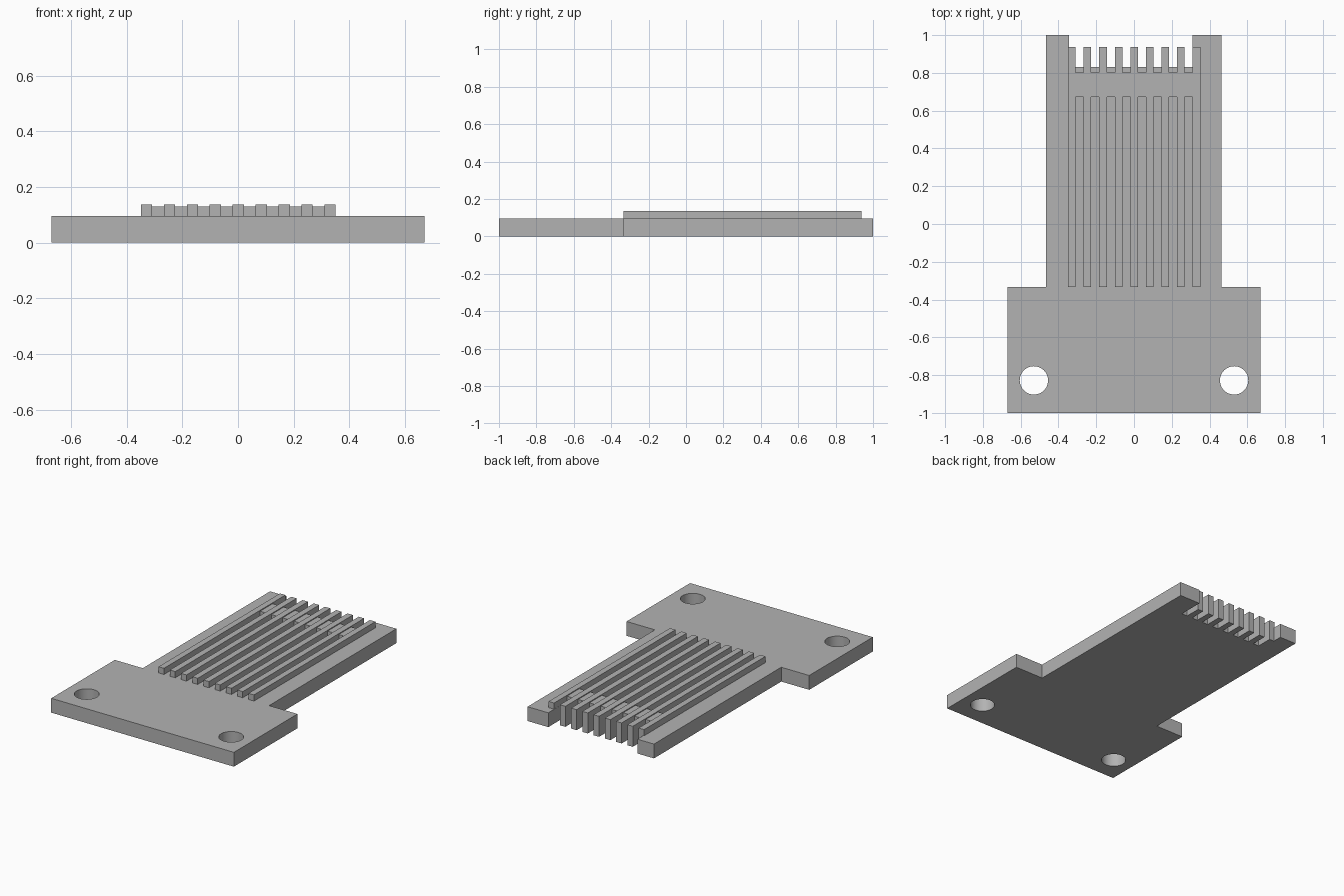
import bpy
import bmesh
from mathutils import Vector

cube = bpy.data.objects.get("Cube")
if cube:
    bpy.data.objects.remove(cube, do_unlink=True)

# Single grey finish
grey = bpy.data.materials.new("plain grey")
grey.use_nodes = True
colour = (0.45, 0.45, 0.45, 1.0)
grey.diffuse_color = colour
grey.node_tree.nodes["Principled BSDF"].inputs["Base Color"].default_value = colour


def prism(name, points, depth):
    """Extrude a planar outline along the depth vector."""
    bm = bmesh.new()
    face = bm.faces.new([bm.verts.new(p) for p in points])
    result = bmesh.ops.extrude_face_region(bm, geom=[face])
    moved = [v for v in result["geom"] if isinstance(v, bmesh.types.BMVert)]
    bmesh.ops.translate(bm, verts=moved, vec=Vector(depth))
    bmesh.ops.recalc_face_normals(bm, faces=bm.faces)
    mesh = bpy.data.meshes.new(name)
    bm.to_mesh(mesh)
    bm.free()
    mesh.materials.append(grey)
    obj = bpy.data.objects.new(name, mesh)
    bpy.context.collection.objects.link(obj)
    return obj


def box(name, x, y, z):
    corners = [(x[0], y[0], z[0]), (x[1], y[0], z[0]),
               (x[1], y[1], z[0]), (x[0], y[1], z[0])]
    return prism(name, corners, (0, 0, z[1] - z[0]))


PLATE, BAR, RIB = 0.095, 0.13, 0.136      # top heights
START, SLOT, TIP = -0.334, 0.832, 0.938   # rib start, slot floor, rib end
COUNT, WIDTH, FIRST = 9, 0.04, -0.349
PITCH = 0.0825
SLOT_LEFT, SLOT_RIGHT = -0.343, 0.31

# Base plate: wide foot, narrower tongue and an open slot at the back
outline = [(-0.67, -1), (0.67, -1), (0.67, START), (0.462, START),
           (0.462, 1), (SLOT_RIGHT, 1), (SLOT_RIGHT, SLOT),
           (SLOT_LEFT, SLOT), (SLOT_LEFT, 1), (-0.465, 1),
           (-0.465, START), (-0.67, START)]
plate = prism("base_plate", [(x, y, 0) for x, y in outline], (0, 0, PLATE))

# Two screw holes through the foot
for side, x in (("right", -0.53), ("left", 0.53)):
    bpy.ops.mesh.primitive_cylinder_add(vertices=48, radius=0.075, depth=0.5,
                                        location=(x, -0.828, PLATE / 2))
    cutter = bpy.context.object
    cutter.name = f"{side}_hole_cutter"
    cutter.data.materials.append(grey)
    cutter.hide_render = True
    cutter.hide_set(True)
    cut = plate.modifiers.new(f"{side}_hole", "BOOLEAN")
    cut.operation = "DIFFERENCE"
    cut.solver = "EXACT"
    cut.object = cutter

# Bake the holes so that no cutters remain
bpy.context.view_layer.update()
evaluated = plate.evaluated_get(bpy.context.evaluated_depsgraph_get())
drilled = bpy.data.meshes.new_from_object(evaluated)
plate.modifiers.clear()
plate.data = drilled
for obj in [o for o in bpy.data.objects if o.name.endswith("hole_cutter")]:
    bpy.data.objects.remove(obj, do_unlink=True)
bpy.ops.object.select_all(action="DESELECT")
plate.select_set(True)
bpy.context.view_layer.objects.active = plate
bpy.ops.object.shade_smooth_by_angle()

# Ribs: the inner ones end in full-height fingers inside the slot
profile = [(START, PLATE), (SLOT, PLATE), (SLOT, 0), (TIP, 0), (TIP, RIB), (START, RIB)]
for i in range(COUNT):
    x = FIRST + i * PITCH
    if 0 < i < COUNT - 1:
        prism(f"rib_{i + 1}", [(x, y, z) for y, z in profile], (WIDTH, 0, 0))
    else:
        box(f"rib_{i + 1}", (x, x + WIDTH), (START, TIP), (PLATE, RIB))
    # Low bridge joining each rib to the next
    if i < COUNT - 1:
        box(f"bridge_{i + 1}", (x + WIDTH, x + PITCH), (0.673, 0.803), (PLATE, BAR))

# Lower part of the first finger, beside the slot wall
box("first_finger", (SLOT_LEFT, FIRST + WIDTH), (SLOT, TIP), (0, PLATE))
